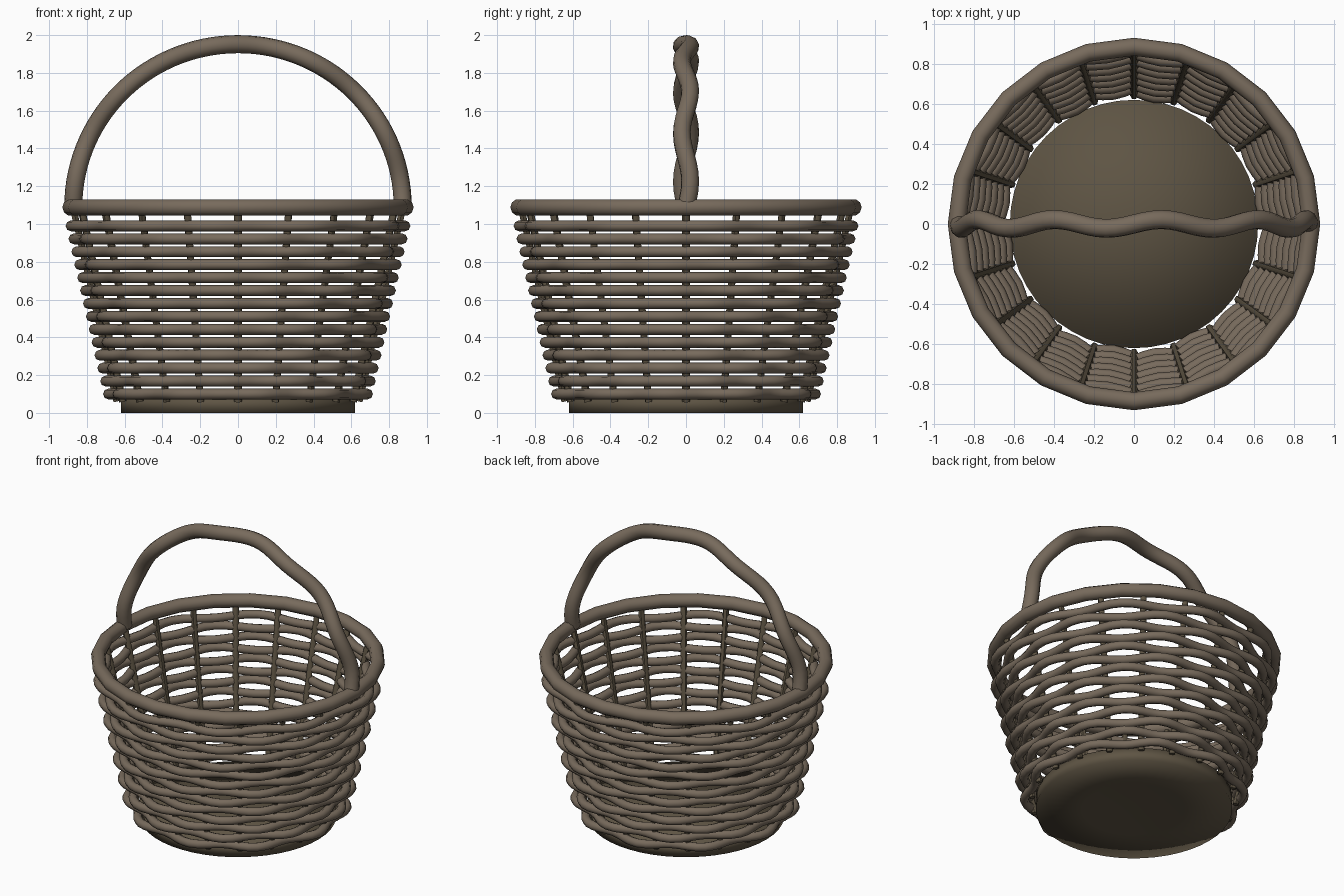
import bpy, bmesh
from math import sin, cos, pi, tau

cube = bpy.data.objects.get("Cube")
if cube:
    bpy.data.objects.remove(cube, do_unlink=True)


def material(name, color):
    m = bpy.data.materials.new(name)
    m.use_nodes = True
    m.diffuse_color = color
    bsdf = m.node_tree.nodes["Principled BSDF"]
    bsdf.inputs["Base Color"].default_value = color
    bsdf.inputs["Roughness"].default_value = 0.9
    return m


wicker = material("wicker brown", (0.185, 0.145, 0.107, 1))
dark_wood = material("dark olive wood", (0.112, 0.089, 0.057, 1))

STAVES = 20
ROWS = 14
Z_LOW, Z_HIGH = 0.10, 0.99


def wall_radius(z):
    # Basket wall flares outward with height
    return 0.668 + (z - Z_LOW) * 0.225


def tube(name, points, radius, mat, closed=False, sides=2):
    # Round rod swept along a path, converted to a mesh
    curve = bpy.data.curves.new(name, "CURVE")
    curve.dimensions = "3D"
    curve.bevel_depth = radius
    curve.bevel_resolution = sides
    curve.use_fill_caps = not closed
    spline = curve.splines.new("POLY")
    spline.points.add(len(points) - 1)
    for p, co in zip(spline.points, points):
        p.co = (*co, 1)
    spline.use_cyclic_u = closed
    obj = bpy.data.objects.new(name, curve)
    bpy.context.collection.objects.link(obj)
    curve.materials.append(mat)
    bpy.ops.object.select_all(action="DESELECT")
    obj.select_set(True)
    bpy.context.view_layer.objects.active = obj
    bpy.ops.object.convert(target="MESH")
    bpy.ops.object.shade_smooth_by_angle(angle=pi / 3)
    return obj


def lathe(name, profile, segments, mat):
    # Profile spun around the vertical axis
    bm = bmesh.new()
    verts = [bm.verts.new((r, 0, z)) for r, z in profile]
    edges = [bm.edges.new(pair) for pair in zip(verts, verts[1:])]
    bmesh.ops.spin(bm, geom=verts + edges, cent=(0, 0, 0), axis=(0, 0, 1),
                   angle=tau, steps=segments, use_duplicate=False)
    bmesh.ops.remove_doubles(bm, verts=bm.verts, dist=0.0005)
    bmesh.ops.recalc_face_normals(bm, faces=bm.faces)
    for f in bm.faces:
        f.smooth = True
    mesh = bpy.data.meshes.new(name)
    bm.to_mesh(mesh)
    bm.free()
    mesh.materials.append(mat)
    obj = bpy.data.objects.new(name, mesh)
    bpy.context.collection.objects.link(obj)
    return obj


# Solid base with a shallow hollow underneath
lathe("base", [(0, 0.09), (0.62, 0.09), (0.62, 0), (0.32, 0), (0, 0.04)], 48, dark_wood)

# Upright staves, set slightly to the inside of the weave
for i in range(STAVES):
    a = tau * i / STAVES
    path = []
    for z in (0.06, 1.08):
        r = wall_radius(z) - 0.017
        path.append((r * cos(a), r * sin(a), z))
    tube(f"stave_{i + 1}", path, 0.02, dark_wood, sides=1)

# Woven rows, crossing at the staves and bowing in and out between them
STEPS = STAVES * 4
for row in range(ROWS):
    z = Z_LOW + (Z_HIGH - Z_LOW) * row / (ROWS - 1)
    sign = 1 if row % 2 else -1
    path = []
    for k in range(STEPS):
        a = tau * k / STEPS
        r = wall_radius(z) + sign * 0.026 * sin(a * STAVES / 2)
        path.append((r * cos(a), r * sin(a), z))
    tube(f"woven_row_{row + 1}", path, 0.029, wicker, closed=True, sides=2)

# Thick rim
tube("rim", [(0.885 * cos(tau * k / 24), 0.885 * sin(tau * k / 24), 1.088) for k in range(24)],
     0.045, wicker, closed=True, sides=3)

# Arched handle with a gentle sideways wave
arc = [pi * k / 60 for k in range(61)]
tube("handle", [(0.872 * cos(a), 0.022 * sin(10 * a), 1.09 + 0.862 * sin(a)) for a in arc],
     0.048, wicker, sides=3)
